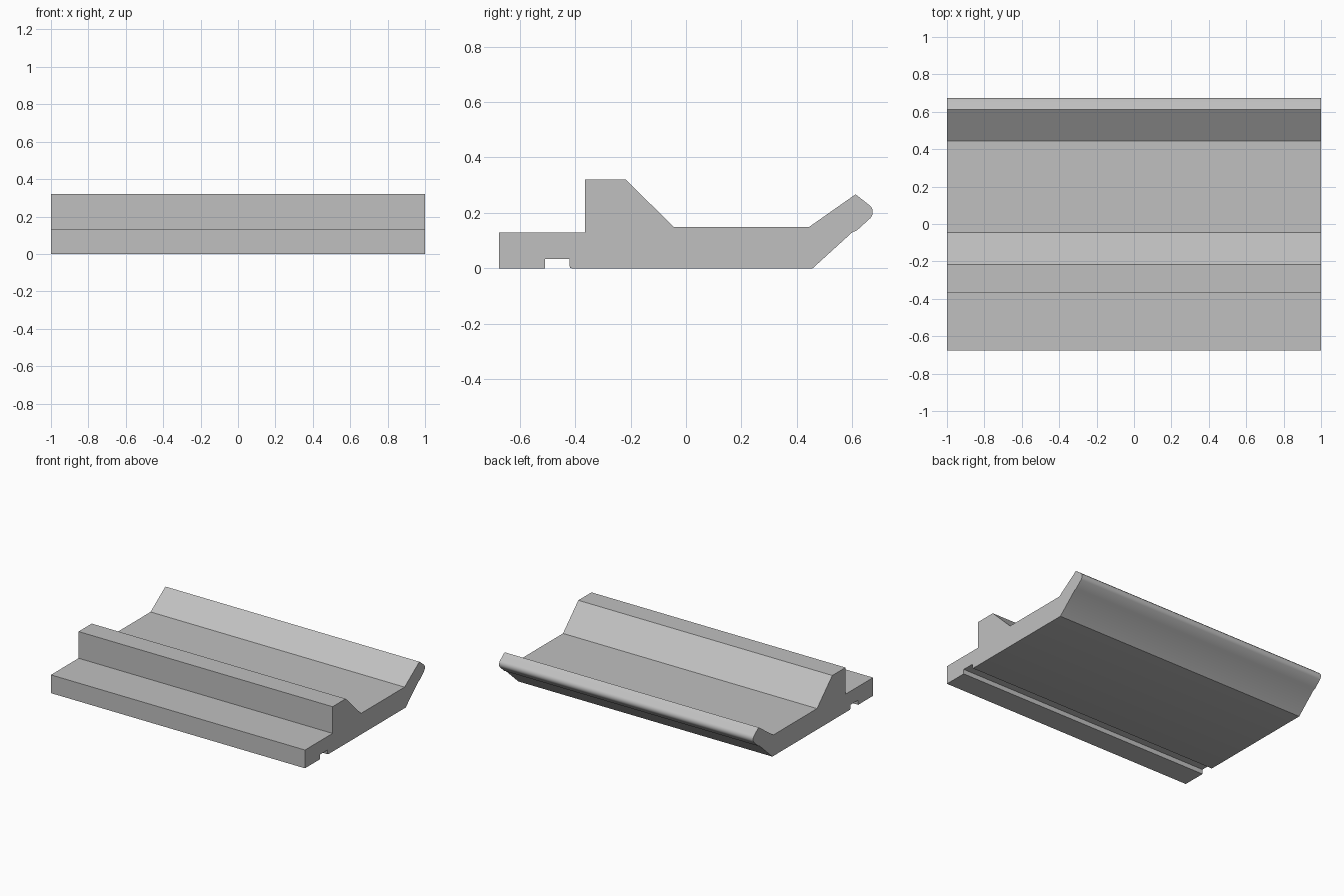
import bpy
import bmesh
from math import cos, sin, radians

cube = bpy.data.objects.get("Cube")
if cube:
    bpy.data.objects.remove(cube, do_unlink=True)

HALF_WIDTH = 1.0


def arc(cy, cz, radius, start, end, steps):
    """Points on a circular arc, angles in degrees."""
    angles = [radians(start + (end - start) * i / steps) for i in range(steps + 1)]
    return [(cy + radius * cos(a), cz + radius * sin(a)) for a in angles]


def extrude_profile(name, profile, material):
    """Sweep a closed (y, z) outline across the full width."""
    bm = bmesh.new()
    end = bm.faces.new([bm.verts.new((-HALF_WIDTH, y, z)) for y, z in profile])
    swept = bmesh.ops.extrude_face_region(bm, geom=[end], use_keep_orig=True)
    verts = [v for v in swept["geom"] if isinstance(v, bmesh.types.BMVert)]
    bmesh.ops.translate(bm, verts=verts, vec=(2 * HALF_WIDTH, 0, 0))
    bmesh.ops.recalc_face_normals(bm, faces=bm.faces)
    mesh = bpy.data.meshes.new(name)
    bm.to_mesh(mesh)
    bm.free()
    mesh.materials.append(material)
    obj = bpy.data.objects.new(name, mesh)
    bpy.context.collection.objects.link(obj)
    return obj


# Plain grey
grey = bpy.data.materials.new("light_grey")
grey.use_nodes = True
colour = (0.53, 0.53, 0.53, 1)
grey.diffuse_color = colour
grey.node_tree.nodes["Principled BSDF"].inputs["Base Color"].default_value = colour

# Front ledge, raised ridge, flat channel and flared back lip
top = [(-0.675, 0), (-0.675, 0.13), (-0.365, 0.13), (-0.365, 0.32),
       (-0.217, 0.32), (-0.045, 0.15), (0.445, 0.15), (0.612, 0.267)]
# Rounded nose of the lip
nose = arc(0.642, 0.203, 0.032, 48, -45, 10)
# Underside of the lip with its small step
under = [(0.617, 0.137), (0.6, 0.13), (0.457, 0)]
# Groove under the ledge, with one eased edge
groove = [(-0.412, 0), (-0.418, 0.002), (-0.42, 0.008),
          (-0.42, 0.033), (-0.508, 0.033), (-0.508, 0)]

rail = extrude_profile("profiled_rail", top + nose + under + groove, grey)

# Smooth only the curved nose
bpy.ops.object.select_all(action="DESELECT")
rail.select_set(True)
bpy.context.view_layer.objects.active = rail
bpy.ops.object.shade_smooth_by_angle(angle=radians(20))
